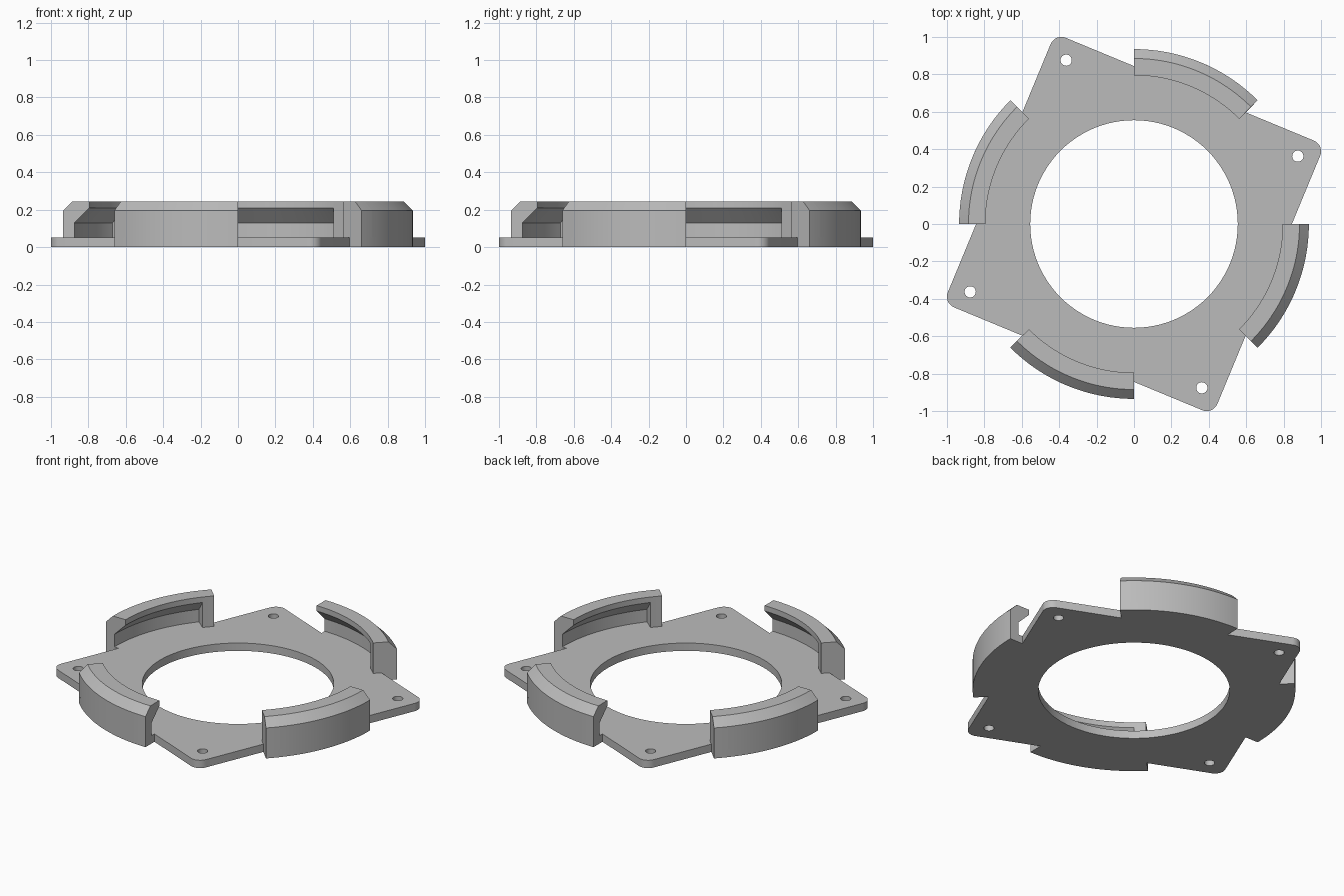
import bpy
import bmesh
from math import sin, cos, radians, pi

cube = bpy.data.objects.get("Cube")
if cube:
    bpy.data.objects.remove(cube)

PLATE_TOP = 0.05
HALF_SIDE = 0.78      # square plate, centre to edge
CORNER_R = 0.0625
TILT = 22.5           # direction of the first plate corner
CLIP_IN, CLIP_OUT = 0.795, 0.935

grey = bpy.data.materials.new("light_grey")
grey.use_nodes = True
colour = (0.5, 0.5, 0.5, 1)
grey.diffuse_color = colour
grey.node_tree.nodes["Principled BSDF"].inputs["Base Color"].default_value = colour


def polar(r, deg, centre=(0, 0)):
    a = radians(deg)
    return centre[0] + r * cos(a), centre[1] + r * sin(a)


def arc(r, start, end, steps, centre=(0, 0)):
    return [polar(r, start + (end - start) * i / steps, centre)
            for i in range(steps + 1)]


def finish(bm, name):
    bmesh.ops.recalc_face_normals(bm, faces=bm.faces[:])
    mesh = bpy.data.meshes.new(name)
    bm.to_mesh(mesh)
    bm.free()
    mesh.materials.append(grey)
    obj = bpy.data.objects.new(name, mesh)
    bpy.context.collection.objects.link(obj)
    bpy.ops.object.select_all(action="DESELECT")
    obj.select_set(True)
    bpy.context.view_layer.objects.active = obj
    bpy.ops.object.shade_smooth_by_angle(angle=radians(25))
    return obj


def add_loop(bm, points):
    verts = [bm.verts.new((x, y, 0)) for x, y in points]
    for a, b in zip(verts, verts[1:] + verts[:1]):
        bm.edges.new((a, b))


# Mounting plate: rounded square with a ledge under each clip
bm = bmesh.new()
outline = []
notch_r = HALF_SIDE / cos(radians(TILT))
for turn in range(0, 360, 90):
    mid = turn + TILT
    centre = polar((HALF_SIDE - CORNER_R) * 2 ** 0.5, mid)
    outline += arc(CORNER_R, mid - 45, mid + 45, 10, centre)
    outline.append(polar(notch_r, turn + 45))
    outline += arc(CLIP_OUT, turn + 45, turn + 90, 24)
    outline.append(polar(notch_r, turn + 90))
add_loop(bm, outline)
# Central opening and screw holes
add_loop(bm, arc(0.555, 0, 360, 96)[:-1])
for turn in range(0, 360, 90):
    add_loop(bm, arc(0.03, 0, 360, 24, polar(0.948, turn + TILT))[:-1])
bmesh.ops.triangle_fill(bm, edges=bm.edges[:], use_beauty=True)
ext = bmesh.ops.extrude_face_region(bm, geom=bm.faces[:])
top = [v for v in ext["geom"] if isinstance(v, bmesh.types.BMVert)]
bmesh.ops.translate(bm, verts=top, vec=(0, 0, PLATE_TOP))
finish(bm, "mounting_plate")


def sweep(bm, profile, start, end, steps):
    """Sweep a closed (radius, height) profile around z, with end caps."""
    rings = []
    for i in range(steps + 1):
        deg = start + (end - start) * i / steps
        rings.append([bm.verts.new((*polar(r, deg), z)) for r, z in profile])
    n = len(profile)
    for a, b in zip(rings, rings[1:]):
        for k in range(n):
            bm.faces.new((a[k], a[(k + 1) % n], b[(k + 1) % n], b[k]))
    bm.faces.new(rings[0])
    bm.faces.new(rings[-1])


# Clips: overhanging hook with a solid stop at one end
outer = [(CLIP_OUT, PLATE_TOP), (CLIP_OUT, 0.195), (0.885, 0.245), (CLIP_IN, 0.245)]
hook = outer + [(CLIP_IN, 0.21), (0.875, 0.13), (0.875, PLATE_TOP)]
stop = outer + [(CLIP_IN, PLATE_TOP)]
for name, turn in (("back", 0), ("right", 90), ("front", 180), ("left", 270)):
    bm = bmesh.new()
    sweep(bm, stop, turn + 45, turn + 50, 3)
    sweep(bm, hook, turn + 50, turn + 90, 21)
    finish(bm, name + "_clip")
